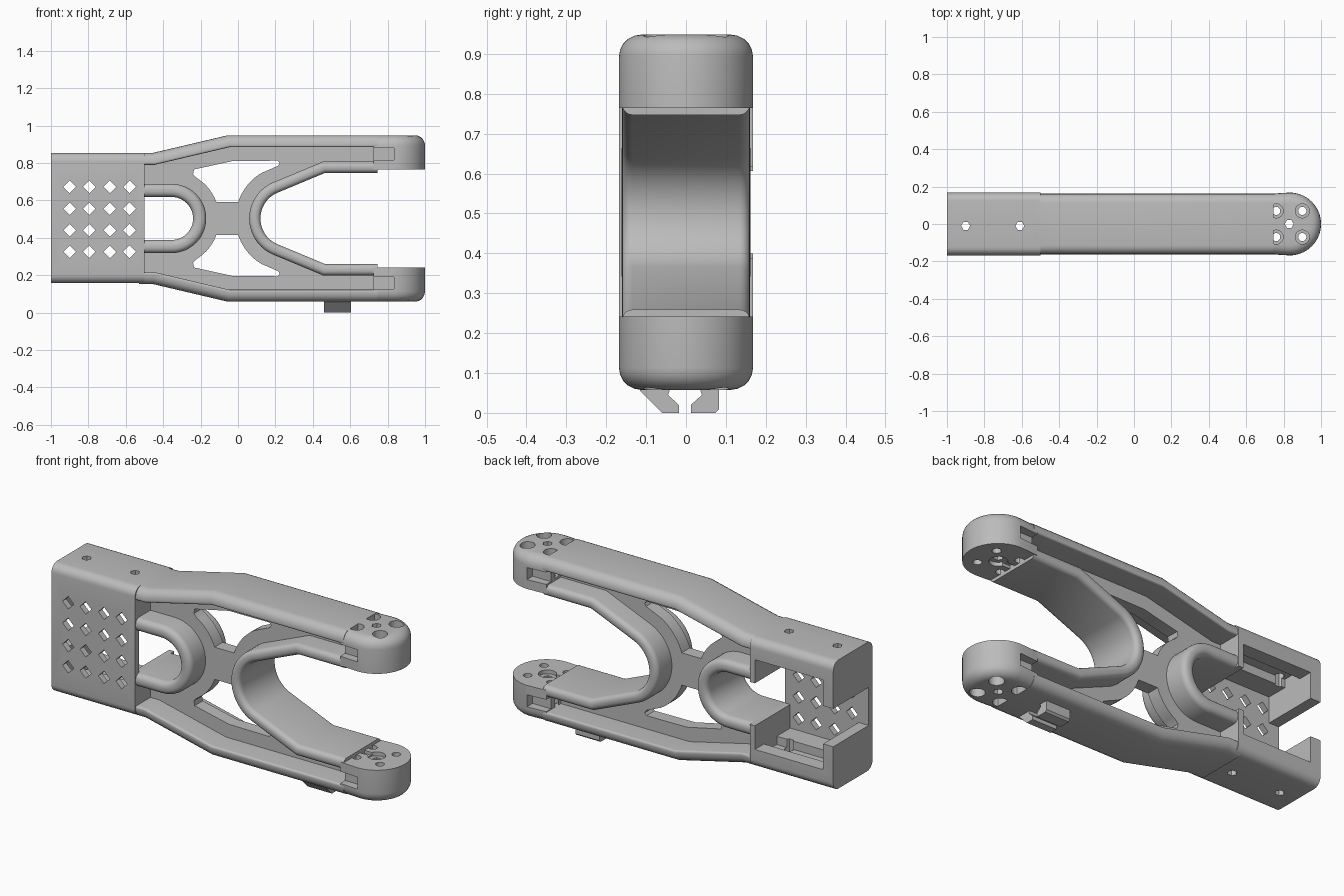
import bpy, bmesh, math
from mathutils import Vector

if "Cube" in bpy.data.objects:
    bpy.data.objects.remove(bpy.data.objects["Cube"])

MID = 0.503  # height of the mirror plane
grey = bpy.data.materials.new("plain grey")
grey.use_nodes = True
grey.diffuse_color = (0.5, 0.5, 0.5, 1)
bsdf = grey.node_tree.nodes["Principled BSDF"]
bsdf.inputs["Base Color"].default_value = grey.diffuse_color
bsdf.inputs["Roughness"].default_value = 0.6

# How a 2D outline (u, v) and an extrusion depth d map to space
AXES = {"x": lambda u, v, d: (d, u, v),
        "y": lambda u, v, d: (u, d, v),
        "z": lambda u, v, d: (u, v, d)}


def prism(name, loop, lo, hi, axis="y", bevels=()):
    """Extrude an outline; bevels = (edge numbers, width, round lo, round hi)."""
    bm = bmesh.new()
    n = len(loop)
    a = [bm.verts.new(AXES[axis](u, v, lo)) for u, v in loop]
    b = [bm.verts.new(AXES[axis](u, v, hi)) for u, v in loop]
    bm.faces.new(a)
    bm.faces.new(b[::-1])
    for i in range(n):
        j = (i + 1) % n
        bm.faces.new((a[i], b[i], b[j], a[j]))
    bmesh.ops.recalc_face_normals(bm, faces=bm.faces)
    for ids, width, at_lo, at_hi in bevels:
        rims = [r for r, use in ((a, at_lo), (b, at_hi)) if use]
        edges = [bm.edges.get((r[i], r[(i + 1) % n])) for r in rims for i in ids]
        bmesh.ops.bevel(bm, geom=edges, offset=width, offset_type="OFFSET",
                        segments=5, profile=0.5, affect="EDGES", clamp_overlap=True)
    mesh = bpy.data.meshes.new(name)
    bm.to_mesh(mesh)
    bm.free()
    ob = bpy.data.objects.new(name, mesh)
    bpy.context.collection.objects.link(ob)
    mesh.materials.append(grey)
    return ob


def arc(cx, cy, r, start, end, n=24):
    angles = [math.radians(start + (end - start) * i / n) for i in range(n + 1)]
    return [(cx + r * math.cos(t), cy + r * math.sin(t)) for t in angles]


def circle(cx, cy, r, n=16):
    return arc(cx, cy, r, 0, 360, n)[:-1]


def rect(u0, u1, v0, v1):
    return [(u0, v0), (u1, v0), (u1, v1), (u0, v1)]


def flip(loop):
    return [(u, 2 * MID - v) for u, v in loop]


def ribbon(name, path, thick, half_depth, left_bevel, right_bevel):
    """A bar of constant thickness that follows a path in the xz plane."""
    pts = [Vector(p) for p in path]
    left, right = [], []
    for i, p in enumerate(pts):
        d1 = (p - pts[i - 1]).normalized() if i else (pts[1] - p).normalized()
        d2 = (pts[i + 1] - p).normalized() if i < len(pts) - 1 else d1
        t = (d1 + d2).normalized()
        off = Vector((-t.y, t.x)) * (thick / 2 / t.dot(d1))
        left.append(tuple(p + off))
        right.append(tuple(p - off))
    n = len(pts)
    return prism(name, left + right[::-1], -half_depth, half_depth, "y",
                 ((range(n - 1), left_bevel, True, True),
                  (range(n, 2 * n - 1), right_bevel, True, True)))


def cut(ob, cutters):
    for c in cutters:
        c.hide_render = True
        mod = ob.modifiers.new("cut", "BOOLEAN")
        mod.operation, mod.solver, mod.object = "DIFFERENCE", "EXACT", c
        bpy.context.view_layer.objects.active = ob
        bpy.ops.object.modifier_apply(modifier=mod.name)
        bpy.data.objects.remove(c)


def box_cutter(x0, x1, y0, y1, z0, z1):
    return prism("cutter", rect(x0, x1, z0, z1), y0, y1)


# Rails: fork throat, housing arch and the two outer flanges
fork = [(0.745, 0.777), (0.46, 0.777)] + arc(0.27, MID, 0.18, 115, 180, 14)
fork += flip(fork[:-1])[::-1]
arch = [(-0.52, MID + 0.15)] + arc(-0.355, MID, 0.15, 90, -90)
arch += [(-0.52, MID - 0.15)]
flange = [(-0.53, 0.822), (-0.45, 0.822), (-0.05, 0.916), (0.745, 0.916)]
ribbon("fork_rail", fork, 0.06, 0.16, 0.026, 0.026)
ribbon("arch_rail", arch, 0.07, 0.162, 0.03, 0.03)
ribbon("upper_flange", flange, 0.064, 0.162, 0.048, 0.01)
ribbon("lower_flange", flip(flange), 0.064, 0.162, 0.01, 0.048)

# Thin web joining the rails, with two window openings
web = prism("web", flange + fork + flip(flange)[::-1] + arch[::-1], -0.035, 0.035)
window = [(-0.235, 0.765), (-0.03, 0.81), (0.212, 0.812), (0.223, 0.8), (0.215, 0.785)]
window += arc(0.27, MID, 0.283, 121, 162, 10) + arc(-0.355, MID, 0.255, 20, 59, 10)
window += [(-0.24, 0.74)]
cut(web, [prism("cutter", w, -1, 1) for w in (window, flip(window))])

# Hollow battery housing, open at the back
corner = 0.045
y, z0, z1 = 0.168, 0.157, 0.854
outline = []
for cy, cz, start in ((y, z1, 0), (-y, z1, 90), (-y, z0, 180), (y, z0, 270)):
    outline += arc(cy - math.copysign(corner, cy),
                   cz - math.copysign(corner, cz - MID), corner, start, start + 90, 6)
housing = prism("housing", outline, -1, -0.5, "x")
cutters = [box_cutter(-0.94, -0.53, -0.135, 1, 0.26, 0.746),
           box_cutter(-0.94, -0.53, -0.02, 0.09, 0.215, 0.791),
           box_cutter(-1.1, -0.9, -0.135, 1, 0.4, 0.606),
           box_cutter(-0.6, -0.4, -0.135, 1, 0.388, 0.618)]
for x in (-0.9, -0.795, -0.685, -0.58):
    for z in (0.325, 0.44, 0.555, 0.672):
        cutters.append(prism("cutter", circle(x, z, 0.034, 4), -1, 0))
for x in (-0.9, -0.61):
    cutters.append(prism("cutter", circle(x, -0.01, 0.024, 6), -1, 2, "z"))
cut(housing, cutters)

# Motor mounts at the fork tips
plan = [(0.725, -0.16), (0.78, -0.165)] + arc(0.832, 0, 0.168, -90, 90, 32)
plan += [(0.78, 0.165), (0.725, 0.16)]
for side, s in (("upper", 1), ("lower", -1)):
    def span(a, b):
        return sorted(MID + s * (z - MID) for z in (a, b))

    mount = prism(side + "_motor_mount", plan, *span(0.764, 0.948), "z",
                  ((range(len(plan) - 1), 0.055, s < 0, s > 0),))
    tools = [prism("cutter", circle(0.83, 0, 0.024, 6), -1, 2, "z")]
    for x in (0.76, 0.9):
        for py in (-0.07, 0.07):
            tools.append(prism("cutter", circle(x, py, 0.022), -1, 2, "z"))
            tools.append(prism("cutter", circle(x, py, 0.038), *span(0.82, 1.0), "z"))
    # Wire groove and shaft recess on the inner face, cable slots on the sides
    tools.append(prism("cutter", circle(0.83, 0, 0.045, 24), *span(0.7, 0.785), "z"))
    tools.append(box_cutter(0.7, 0.83, -0.018, 0.018, *span(0.7, 0.78)))
    for y0, y1 in ((-0.3, -0.12), (0.12, 0.3)):
        tools.append(box_cutter(0.7, 0.835, y0, y1, *span(0.815, 0.88)))
    cut(mount, tools)

# Cable clip hooks under the lower arm
prism("clip_hook_front", [(-0.115, 0.075), (-0.115, 0.055), (-0.06, 0.0), (-0.018, 0.0),
      (-0.018, 0.02), (-0.045, 0.045), (-0.035, 0.075)], 0.46, 0.605, "x")
prism("clip_hook_back", [(0.012, 0.0), (0.073, 0.0), (0.083, 0.01), (0.083, 0.075),
      (0.03, 0.075), (0.04, 0.045), (0.012, 0.02)], 0.46, 0.605, "x")

# Smooth the rounded surfaces and keep real edges sharp
bpy.ops.object.select_all(action="DESELECT")
for ob in bpy.context.collection.objects:
    if ob.type == "MESH" and grey.name in ob.data.materials:
        ob.select_set(True)
        bpy.context.view_layer.objects.active = ob
bpy.ops.object.shade_smooth_by_angle(angle=math.radians(32))
